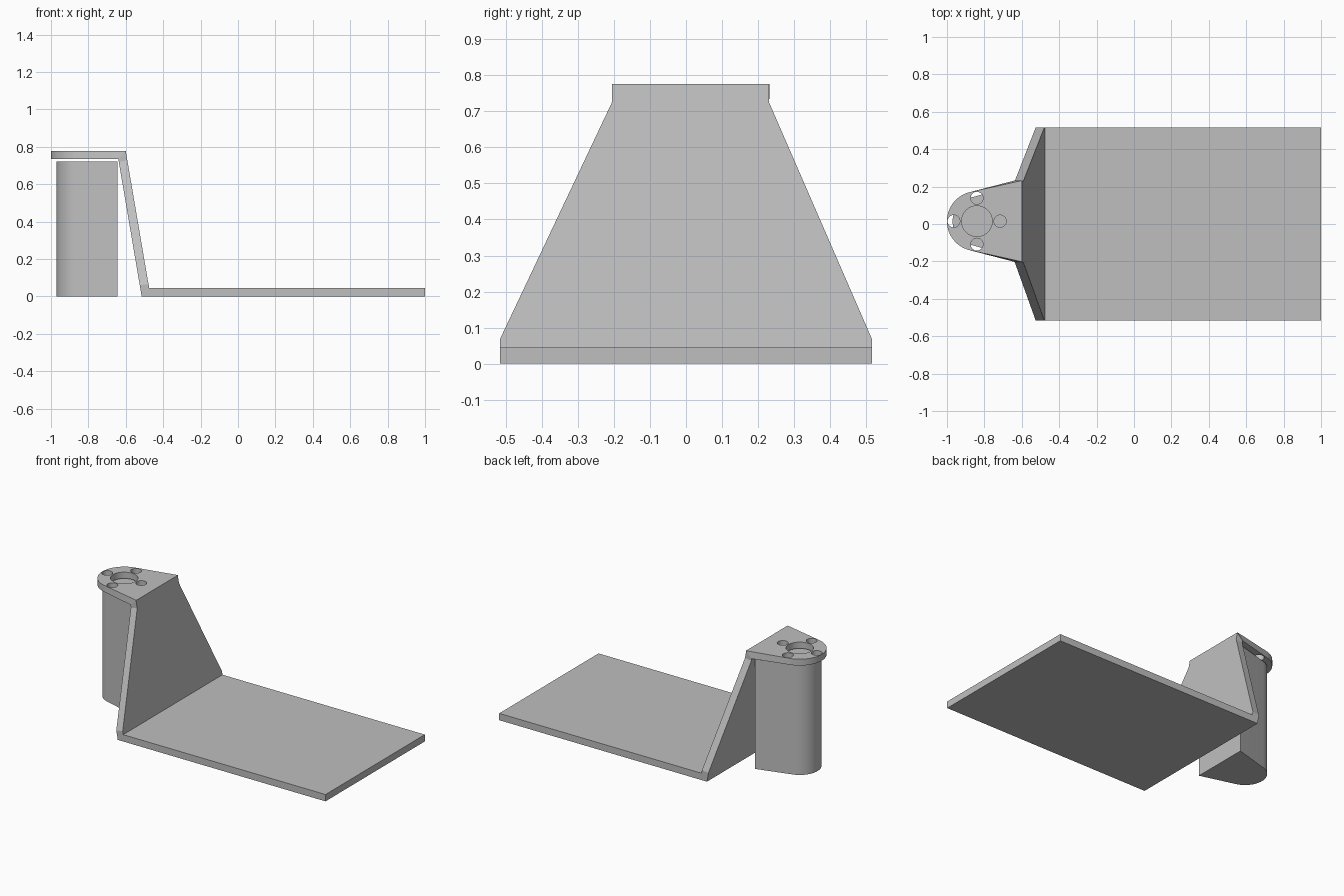
import bpy
import bmesh
import math

cube = bpy.data.objects.get("Cube")
if cube:
    bpy.data.objects.remove(cube, do_unlink=True)

grey = bpy.data.materials.new("plain grey")
grey.use_nodes = True
grey.diffuse_color = (0.52, 0.52, 0.52, 1)
grey.node_tree.nodes["Principled BSDF"].inputs["Base Color"].default_value = grey.diffuse_color

AXIS_X, AXIS_Y = -0.84, 0.015      # centre of the rounded end
THICK_LOW, THICK_HIGH = 0.735, 0.777


def loft(name, ring_a, ring_b):
    """Closed solid between two matching outlines."""
    bm = bmesh.new()
    a = [bm.verts.new(p) for p in ring_a]
    b = [bm.verts.new(p) for p in ring_b]
    n = len(a)
    bm.faces.new(a)
    bm.faces.new(b)
    for i in range(n):
        j = (i + 1) % n
        bm.faces.new((a[i], a[j], b[j], b[i]))
    bmesh.ops.recalc_face_normals(bm, faces=bm.faces)
    mesh = bpy.data.meshes.new(name)
    bm.to_mesh(mesh)
    bm.free()
    obj = bpy.data.objects.new(name, mesh)
    bpy.context.collection.objects.link(obj)
    mesh.materials.append(grey)
    return obj


def teardrop(radius, end_x, half_width, z, segments=32):
    """Round nose with straight sides tangent to it, widening to a flat end."""
    dx = end_x - AXIS_X
    start = math.atan2(half_width, dx) + math.acos(radius / math.hypot(dx, half_width))
    pts = [(end_x, AXIS_Y + half_width, z)]
    for i in range(segments + 1):
        t = start + (2 * math.pi - 2 * start) * i / segments
        pts.append((AXIS_X + radius * math.cos(t), AXIS_Y + radius * math.sin(t), z))
    pts.append((end_x, AXIS_Y - half_width, z))
    return pts


def circle(x, y, radius, z, segments=32):
    return [(x + radius * math.cos(2 * math.pi * i / segments),
             y + radius * math.sin(2 * math.pi * i / segments), z) for i in range(segments)]


def smooth(obj):
    bpy.ops.object.select_all(action='DESELECT')
    obj.select_set(True)
    bpy.context.view_layer.objects.active = obj
    bpy.ops.object.shade_smooth_by_angle(angle=math.radians(30))


# Flat base plate, mitred where it meets the sloped panel
profile = [(-0.515, 0), (1, 0), (1, 0.045), (-0.475, 0.045)]
loft("base_plate", [(x, -0.517, z) for x, z in profile], [(x, 0.517, z) for x, z in profile])


# Sloped panel narrowing upwards
def panel_outline(bottom, top, lift):
    levels = [(bottom[1], 0.517, 0.517), (0.06 + lift, 0.517, 0.517),
              (0.72 + lift, 0.205, 0.23), (top[1], 0.205, 0.23)]
    right, left = [], []
    for z, front, back in levels:
        x = bottom[0] + (top[0] - bottom[0]) * (z - bottom[1]) / (top[1] - bottom[1])
        right.append((x, -front, z))
        left.append((x, back, z))
    return right + left[::-1]


loft("sloped_panel",
     panel_outline((-0.515, 0), (-0.64, THICK_LOW), 0),
     panel_outline((-0.475, 0.045), (-0.60, THICK_HIGH), 0.007))

# Top flange with a rounded nose, its flat end mitred against the panel
low = [(-0.64 if x > -0.61 else x, y, z) for x, y, z in teardrop(0.16, -0.60, 0.217, THICK_LOW)]
flange = loft("top_flange", low, teardrop(0.16, -0.60, 0.217, THICK_HIGH))

# Bore and four screw holes through the flange
holes = [("bore", AXIS_X, AXIS_Y, 0.082)]
for k in range(4):
    a = k * math.pi / 2
    holes.append(("screw_hole", AXIS_X + 0.124 * math.cos(a), AXIS_Y + 0.124 * math.sin(a), 0.033))
for name, x, y, r in holes:
    cutter = loft(name + "_cutter", circle(x, y, r, 0.7), circle(x, y, r, 0.82))
    cutter.hide_render = True
    cut = flange.modifiers.new(name, 'BOOLEAN')
    cut.operation = 'DIFFERENCE'
    cut.solver = 'EXACT'
    cut.object = cutter
    bpy.context.view_layer.objects.active = flange
    bpy.ops.object.modifier_apply(modifier=cut.name)
    bpy.data.objects.remove(cutter, do_unlink=True)
smooth(flange)

# Column hanging just below the flange
column = loft("column", teardrop(0.13, -0.645, 0.19, 0), teardrop(0.13, -0.645, 0.19, 0.722))
smooth(column)
